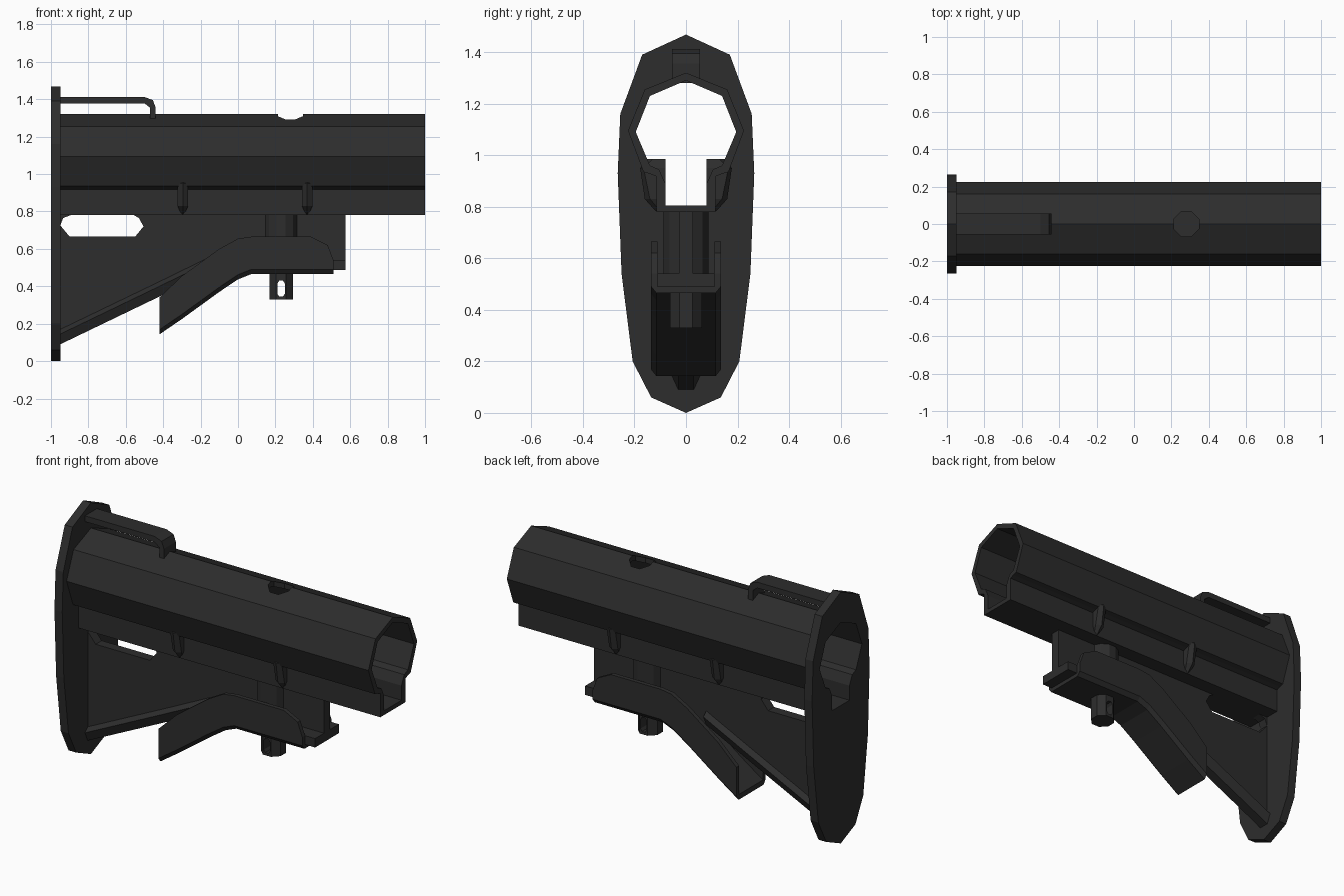
import bpy, bmesh, math

if "Cube" in bpy.data.objects:
    bpy.data.objects.remove(bpy.data.objects["Cube"])

MAT = bpy.data.materials.new("matte black polymer")
MAT.diffuse_color = (0.026, 0.026, 0.026, 1)
MAT.use_nodes = True
MAT.node_tree.nodes["Principled BSDF"].inputs["Base Color"].default_value = MAT.diffuse_color


def loft(name, rings, caps=True, loop=False):
    """Skin a list of equal-length rings of 3D points."""
    bm = bmesh.new()
    vs = [[bm.verts.new(p) for p in r] for r in rings]
    n = len(vs[0])
    pairs = list(zip(vs, vs[1:])) + ([(vs[-1], vs[0])] if loop else [])
    for a, b in pairs:
        for i in range(n):
            j = (i + 1) % n
            bm.faces.new((a[i], a[j], b[j], b[i]))
    if caps and not loop:
        bm.faces.new(vs[0])
        bm.faces.new(vs[-1])
    bmesh.ops.recalc_face_normals(bm, faces=bm.faces)
    me = bpy.data.meshes.new(name)
    bm.to_mesh(me)
    bm.free()
    me.materials.append(MAT)
    ob = bpy.data.objects.new(name, me)
    bpy.context.collection.objects.link(ob)
    return ob


def along_x(name, pts, x0, x1):
    return loft(name, [[(x, y, z) for y, z in pts] for x in (x0, x1)])


def along_y(name, pts, y0, y1):
    return loft(name, [[(x, y, z) for x, z in pts] for y in (y0, y1)])


def post(name, x, r, z0, z1, sides):
    ang = [2 * math.pi * (i + 0.5) / sides for i in range(sides)]
    return loft(name, [[(x + r * math.cos(a), r * math.sin(a), z) for a in ang] for z in (z0, z1)])


def cut(ob, cutter):
    m = ob.modifiers.new("cut", 'BOOLEAN')
    m.operation, m.solver, m.object = 'DIFFERENCE', 'EXACT', cutter
    cutter.hide_render = True
    cutter.hide_viewport = True
    cutter.display_type = 'WIRE'


def sym(half):
    """Mirror a half profile (y, z) listed from top to bottom."""
    return half + [(-y, z) for y, z in reversed(half) if y > 0]


outer = sym([(0, 1.32), (.16, 1.255), (.225, 1.095), (.165, .935), (.14, .928), (.115, .918), (.115, .78)])
inner = sym([(0, 1.29), (.14, 1.23), (.195, 1.09), (.14, .96), (.105, .945), (.08, .89), (.08, .805)])

# Hollow receiver tube with keyed lower channel
x0, x1 = -.97, 1
tube = loft("tube", [[(x, y, z) for y, z in p] for p, x in
                     ((outer, x0), (outer, x1), (inner, x1), (inner, x0))], loop=True)
cut(tube, post("tube_hole_cutter", .28, .072, 1.15, 1.5, 8))

# Butt plate with opening for the tube
plate = along_x("butt_plate", sym([(0, 1.468), (.17, 1.39), (.255, 1.16), (.265, .93), (.25, .54),
                                   (.207, .2), (.135, .06), (0, 0)]), -1, -.95)
cut(plate, along_x("plate_opening_cutter", inner, -1.1, -.9))

# Sling loop on top
along_y("sling_loop", [(-.96, 1.412), (-.5, 1.412), (-.455, 1.395), (-.44, 1.355), (-.44, 1.28), (-.47, 1.28),
                       (-.47, 1.355), (-.5, 1.378), (-.96, 1.378)], -.055, .055)

# Thin web under the tube, with sling slot
web = along_y("web", [(-.96, .8), (.575, .8), (.575, .5), (-.1, .5), (-.42, .36), (-.96, .1)], -.028, .028)
cut(web, along_y("slot_cutter", [(-.95, .725), (-.9, .665), (-.55, .665), (-.505, .72), (-.53, .765),
                                 (-.56, .782), (-.89, .782), (-.935, .765)], -.3, .3))

# Sloping bottom rail of the web
rail = [(.028, .08), (.055, .055), (.03, 0), (-.03, 0), (-.055, .055), (-.028, .08)]
loft("bottom_rail", [[(x, y, z + h) for y, h in rail] for x, z in ((-.96, .085), (-.42, .345), (-.15, .477))])

# Adjustment lever: chamfered U channel that follows the web
rings = []
for x, top, bot in ((-.42, .34, .143), (-.3, .455, .225), (-.1, .6, .37), (0, .655, .437), (.07, .665, .465),
                    (.39, .665, .465), (.48, .62, .465), (.51, .54, .465)):
    half = [(.11, bot + .03), (.11, top), (.135, top), (.135, bot + .025), (.115, bot)]
    rings.append([(x, y, z) for y, z in half + [(-y, z) for y, z in reversed(half)]])
loft("lever", rings)

# Lip at the front of the lever
along_x("lever_lip", [(-.11, .488), (.11, .488), (.11, .54), (-.11, .54)], .15, .575)

# Pin housing and pin with cross slot
post("pin_housing", .23, .09, .52, .79, 12)
pin = post("pin", .23, .068, .33, .53, 8)
cut(pin, along_y("pin_slot_cutter", [(.22, .345), (.24, .345), (.25, .36), (.25, .415), (.24, .43),
                                     (.22, .43), (.21, .415), (.21, .36)], -.2, .2))

# Side lugs, tapered to a ridge
lug = [(.13, .15, .985), (.165, .178, .95), (.14, .16, .83), (.1, .118, .783)]  # inner y, ridge y, z
for x, label in ((-.295, "rear"), (.37, "front")):
    for s, side in ((1, "left"), (-1, "right")):
        loft(f"{label}_{side}_lug", [
            [(x - w, s * .08, z), (x - w, s * yi, z), (x, s * yr, z), (x + w, s * yi, z), (x + w, s * .08, z)]
            for (yi, yr, z), w in zip(lug, (.008, .028, .028, .008))])
